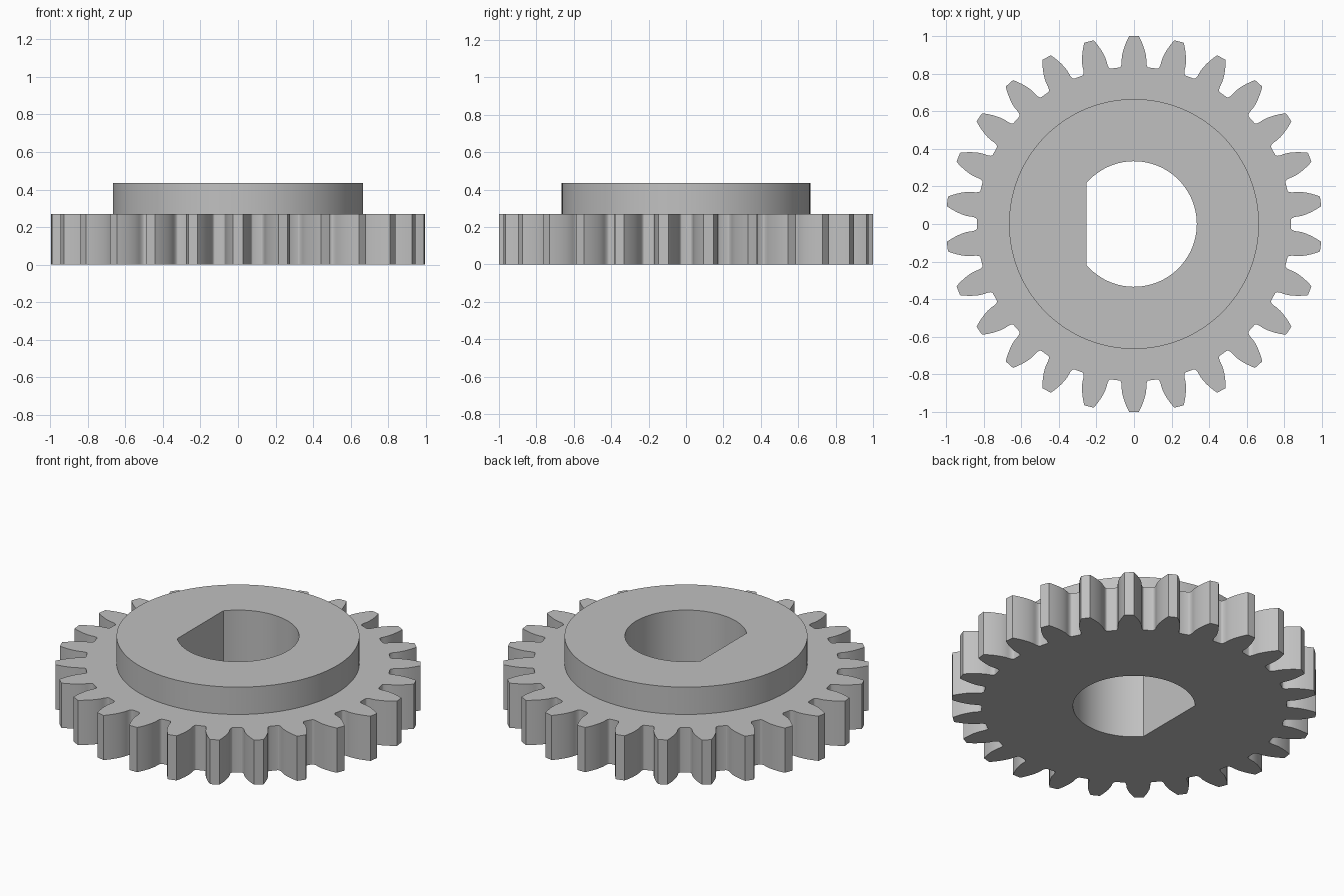
import bpy, bmesh
from math import pi, cos, sin, tan, acos, sqrt, radians

cube = bpy.data.objects.get("Cube")
if cube:
    bpy.data.objects.remove(cube, do_unlink=True)

# Gear dimensions
TEETH = 26
TIP, ROOT = 1.0, 0.836
MODULE = 2 * TIP / (TEETH + 2)
PITCH = MODULE * TEETH / 2
BASE = PITCH * cos(radians(20))
HUB, BORE, FLAT = 0.665, 0.334, -0.252
GEAR_TOP, HUB_TOP = 0.27, 0.435


def involute(r):
    a = acos(min(1, BASE / r))
    return tan(a) - a


def polar(r, a):
    return r * cos(a), r * sin(a)


def tooth_outline():
    """Involute teeth with rounded roots, one tooth centred on +y."""
    base_half = pi / (2 * TEETH) + involute(PITCH)
    half = []
    for i in range(6):                      # root fillet
        t = pi / 2 * (1 - i / 6)
        half.append((BASE - (BASE - ROOT) * sin(t), base_half + 0.018 * (1 - cos(t))))
    for i in range(9):                      # involute flank
        r = BASE + (TIP - BASE) * i / 8
        half.append((r, base_half - involute(r)))
    tooth = [(r, -a) for r, a in half] + [(TIP, 0)] + [(r, a) for r, a in reversed(half)]
    return [polar(r, pi / 2 + k * 2 * pi / TEETH + a)
            for k in range(TEETH) for r, a in tooth]


def arc(radius, start, end, count):
    return [polar(radius, start + (end - start) * i / count) for i in range(count + 1)]


# Closed profiles: teeth, round hub, D-shaped bore
teeth = tooth_outline()
hub = arc(HUB, 0, 2 * pi, 96)[:-1]
corner = acos(FLAT / BORE)
bore = arc(BORE, -corner, corner, 64)

bm = bmesh.new()


def ring(points, z):
    verts = [bm.verts.new((x, y, z)) for x, y in points]
    edges = [bm.edges.new((v, verts[(i + 1) % len(verts)])) for i, v in enumerate(verts)]
    return verts, edges


def wall(lower, upper):
    a, b = lower[0], upper[0]
    for i in range(len(a)):
        j = (i + 1) % len(a)
        bm.faces.new((a[i], a[j], b[j], b[i]))


def flat_face(outer, inner):
    bmesh.ops.triangle_fill(bm, edges=outer[1] + inner[1], use_beauty=True)


teeth_low, teeth_high = ring(teeth, 0), ring(teeth, GEAR_TOP)
hub_low, hub_high = ring(hub, GEAR_TOP), ring(hub, HUB_TOP)
bore_low, bore_high = ring(bore, 0), ring(bore, HUB_TOP)

# Side walls, then underside, tooth shoulder and hub top
wall(teeth_low, teeth_high)
wall(hub_low, hub_high)
wall(bore_low, bore_high)
flat_face(teeth_low, bore_low)
flat_face(teeth_high, hub_low)
flat_face(hub_high, bore_high)
bmesh.ops.recalc_face_normals(bm, faces=bm.faces[:])

mesh = bpy.data.meshes.new("spur_gear_with_hub")
bm.to_mesh(mesh)
bm.free()
gear = bpy.data.objects.new("spur_gear_with_hub", mesh)
bpy.context.collection.objects.link(gear)

# Plain grey finish
grey = bpy.data.materials.new("plain grey")
grey.use_nodes = True
colour = (0.53, 0.53, 0.53, 1)
grey.diffuse_color = colour
grey.node_tree.nodes["Principled BSDF"].inputs["Base Color"].default_value = colour
mesh.materials.append(grey)

bpy.ops.object.select_all(action="DESELECT")
gear.select_set(True)
bpy.context.view_layer.objects.active = gear
bpy.ops.object.shade_smooth_by_angle(angle=radians(30))
